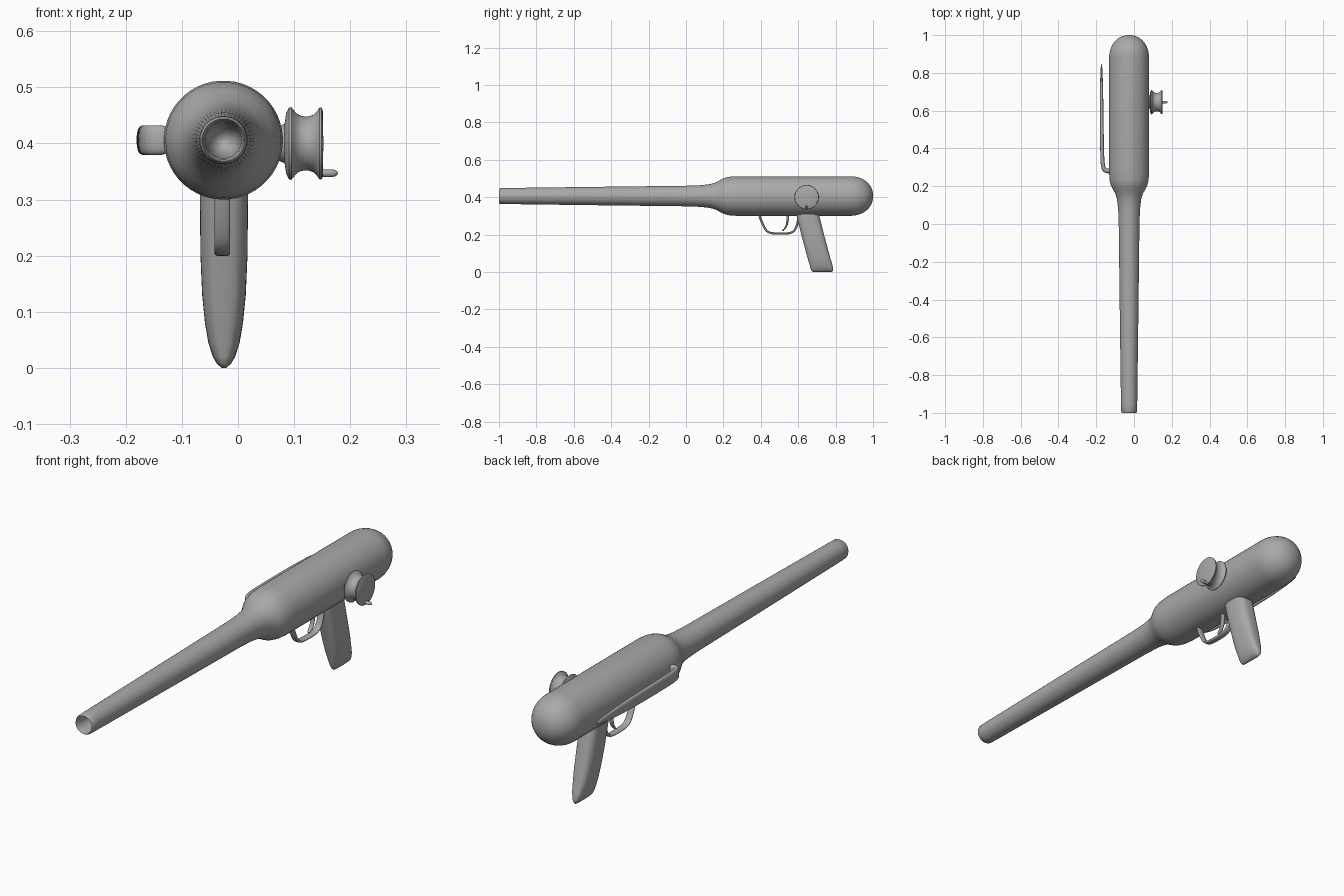
import bpy, bmesh, math
from mathutils import Vector

old = bpy.data.objects.get("Cube")
if old:
    bpy.data.objects.remove(old, do_unlink=True)

GREY = (0.4, 0.4, 0.4, 1)
mat = bpy.data.materials.new("plain_grey")
mat.use_nodes = True
mat.diffuse_color = GREY
mat.node_tree.nodes["Principled BSDF"].inputs["Base Color"].default_value = GREY

CX, CZ = -0.026, 0.406          # axis of barrel and body
X, Y, Z = Vector((1, 0, 0)), Vector((0, 1, 0)), Vector((0, 0, 1))


def loft(name, rings, subdiv=0, angle=40):
    """Skin a list of equal rings and cap both ends."""
    bm = bmesh.new()
    loops = [[bm.verts.new(p) for p in ring] for ring in rings]
    n = len(loops[0])
    for a, b in zip(loops, loops[1:]):
        for i in range(n):
            j = (i + 1) % n
            bm.faces.new((a[i], a[j], b[j], b[i]))
    bm.faces.new(loops[0])
    bm.faces.new(loops[-1])
    bmesh.ops.recalc_face_normals(bm, faces=bm.faces)
    mesh = bpy.data.meshes.new(name)
    bm.to_mesh(mesh)
    bm.free()
    mesh.materials.append(mat)
    obj = bpy.data.objects.new(name, mesh)
    bpy.context.collection.objects.link(obj)
    bpy.ops.object.select_all(action="DESELECT")
    obj.select_set(True)
    bpy.context.view_layer.objects.active = obj
    bpy.ops.object.shade_smooth_by_angle(angle=math.radians(angle))
    if subdiv:
        mod = obj.modifiers.new("Rounding", "SUBSURF")
        mod.levels = mod.render_levels = subdiv
    return obj


def ring(centre, u, v, a, b, n=16, power=2):
    """Superellipse with half sizes a along u and b along v."""
    pts = []
    for i in range(n):
        t = math.tau * (i + 0.5) / n
        c, s = math.cos(t), math.sin(t)
        pts.append(centre + u * math.copysign(abs(c) ** (2 / power), c) * a
                   + v * math.copysign(abs(s) ** (2 / power), s) * b)
    return pts


def lathe(name, base, axis, profile, n=48):
    """Turn (distance, radius) pairs around an axis."""
    u = axis.orthogonal().normalized()
    v = axis.cross(u)
    return loft(name, [ring(base + axis * d, u, v, r, r, n) for d, r in profile])


def sweep(name, path, side, sizes, power=2):
    """Strap along a path: half width along side, half thickness across it."""
    rings = []
    for i, p in enumerate(path):
        tangent = path[min(i + 1, len(path) - 1)] - path[max(i - 1, 0)]
        rings.append(ring(p, side, tangent.cross(side).normalized(),
                          *sizes[i], power=power))
    return loft(name, rings, 2)


# Barrel and body in one turned shape: bore, muzzle, flare, tube, round end
profile = [(-0.80, 0.004), (-0.81, 0.018), (-0.84, 0.028), (-0.96, 0.032),
           (-0.99, 0.035), (-1.0, 0.038), (-0.993, 0.042), (-0.96, 0.043),
           (-0.5, 0.049), (0.0, 0.055), (0.08, 0.058), (0.13, 0.064),
           (0.16, 0.073), (0.185, 0.087), (0.205, 0.097), (0.23, 0.103),
           (0.27, 0.106)]
for i in range(13):
    t = math.pi / 2 * i / 12.3
    profile.append((0.88 + 0.12 * math.sin(t), 0.106 * math.cos(t) ** 0.9))
profile.append((1.0, 0.002))
lathe("barrel_and_body", Vector((CX, 0, CZ)), Y, profile)

# Grip: slanted, with a keel-like rounded foot
grip = []
for z, y, half_x, half_y in [(0.34, 0.642, 0.043, 0.06), (0.3, 0.652, 0.043, 0.061),
                             (0.2, 0.677, 0.042, 0.061), (0.13, 0.696, 0.039, 0.061),
                             (0.08, 0.709, 0.034, 0.061), (0.045, 0.72, 0.028, 0.061),
                             (0.02, 0.726, 0.02, 0.061), (0.008, 0.728, 0.013, 0.058),
                             (0.0, 0.729, 0.004, 0.05)]:
    grip.append(ring(Vector((-0.025, y, z)), X, Y, half_x, half_y, 40, 3))
loft("grip", grip, angle=60)

# Trigger guard and trigger
guard = [(0.385, 0.33), (0.392, 0.3), (0.412, 0.25), (0.43, 0.217), (0.455, 0.206),
         (0.5, 0.205), (0.55, 0.205), (0.575, 0.215), (0.592, 0.24), (0.602, 0.29),
         (0.605, 0.33)]
sweep("trigger_guard", [Vector((-0.028, y, z)) for y, z in guard], X,
      [(0.014, 0.006)] * len(guard), 3)
trigger = [(0.545, 0.33), (0.545, 0.29), (0.541, 0.255), (0.53, 0.232), (0.512, 0.219)]
sweep("trigger", [Vector((-0.028, y, z)) for y, z in trigger], X,
      [(0.01, 0.007), (0.01, 0.007), (0.01, 0.006), (0.009, 0.005), (0.007, 0.004)])

# Spool-shaped knob with its small crank pin
hub = Vector((0, 0.645, 0.4))
lathe("knob", hub, X,
      [(0.07, 0.03), (0.083, 0.035), (0.086, 0.055), (0.091, 0.064), (0.095, 0.065),
       (0.099, 0.06), (0.105, 0.053), (0.113, 0.049), (0.124, 0.048), (0.134, 0.051),
       (0.141, 0.058), (0.145, 0.064), (0.149, 0.064), (0.151, 0.06), (0.152, 0.01)])
lathe("crank_pin", hub - Z * 0.053, X,
      [(0.145, 0.007), (0.166, 0.007), (0.173, 0.006), (0.177, 0.003), (0.178, 0.001)], 16)

# Side clip: foot on the body, then a long strap tapering to the rear
clip = [(-0.12, 0.285), (-0.14, 0.28), (-0.157, 0.284), (-0.167, 0.31), (-0.169, 0.4),
        (-0.171, 0.55), (-0.172, 0.7), (-0.172, 0.8), (-0.172, 0.85)]
sizes = [(0.026, 0.015), (0.027, 0.014), (0.027, 0.013), (0.027, 0.011), (0.027, 0.01),
         (0.026, 0.01), (0.022, 0.009), (0.013, 0.006), (0.005, 0.003)]
sweep("side_clip", [Vector((x, y, CZ)) for x, y in clip], Z, sizes, 2.6)
